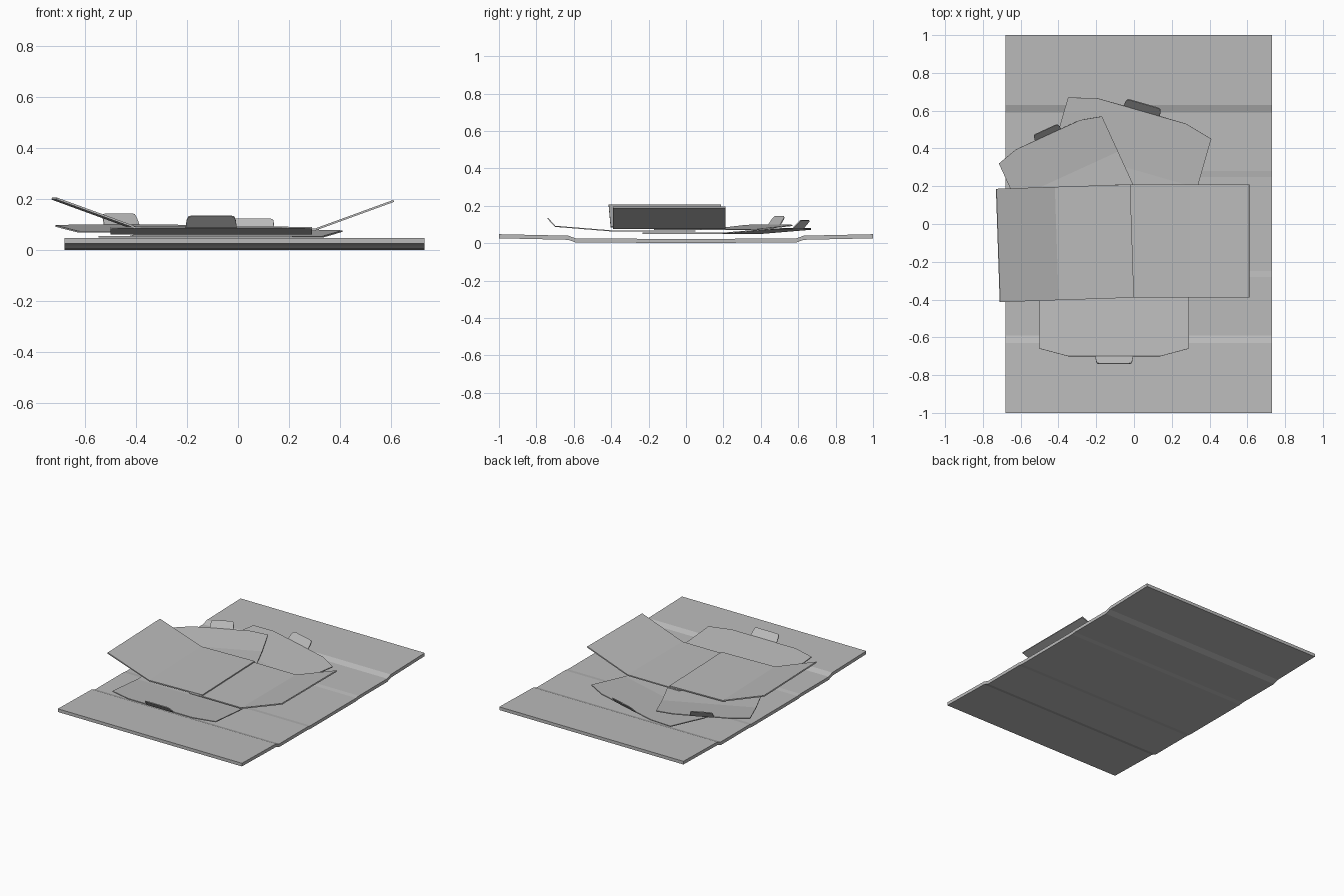
import bpy, math
from mathutils import Matrix, Vector

if "Cube" in bpy.data.objects:
    bpy.data.objects.remove(bpy.data.objects["Cube"])

grey = bpy.data.materials.new("light grey")
colour = (0.5, 0.5, 0.5, 1)
grey.use_nodes = True
grey.diffuse_color = colour
grey.node_tree.nodes["Principled BSDF"].inputs["Base Color"].default_value = colour


def make(name, verts, faces, thickness=0, place=None):
    mesh = bpy.data.meshes.new(name)
    mesh.from_pydata(verts, [], faces)
    mesh.materials.append(grey)
    obj = bpy.data.objects.new(name, mesh)
    bpy.context.collection.objects.link(obj)
    if place:
        obj.matrix_world = place
    if thickness:
        mod = obj.modifiers.new("thickness", "SOLIDIFY")
        mod.thickness = thickness
        mod.offset = 0
    return obj


def placement(x, y, z, angle, scale=1):
    turn = Matrix.Rotation(math.radians(angle), 4, "Z")
    return Matrix.Translation((x, y, z)) @ turn @ Matrix.Diagonal((scale, scale, 1, 1))


# Base mat: a stepped profile mirrored in y and extruded along x
half = [(1, 0.026), (0.63, 0.018), (0.59, 0.004), (0.28, 0.004), (0.25, 0)]
lower = [(-y, z) for y, z in half] + half[::-1]
profile = lower + [(y, z + 0.022) for y, z in lower[::-1]]
n = len(profile)
count = len(lower)
verts = [(x, y, z) for x in (-0.68, 0.73) for y, z in profile]
faces = [(i, i + n, (i + 1) % n + n, (i + 1) % n) for i in range(n)]
for i in range(count - 1):
    strip = (i, i + 1, n - 2 - i, n - 1 - i)
    faces += [strip, tuple(k + n for k in strip[::-1])]
make("base_mat", verts, [f[::-1] for f in faces])


# Divider sheets: flat body, rising clipped end and a raised index tab
def sheet(name, place):
    w, rise = 0.395, 0.025
    slope = rise / 0.31
    end = 0.27 * slope
    body = [(-w, -0.71, 0), (w, -0.71, 0), (w, -0.27, 0), (-w, -0.27, 0)]
    edge = [(w, 0, end), (0.245, 0.04, rise), (0.1, 0.04, rise),
            (-0.1, 0.04, rise), (-0.245, 0.04, rise), (-w, 0, end)]
    # rounded outer corners of the tab
    tab = []
    for side in (1, -1):
        arc = [(0.096, 0.065), (0.09, 0.077), (0.077, 0.08)]
        tab += [(side * u, v, rise + (v - 0.04) * 1.1) for u, v in arc[::side]]
    make(name, body + edge + tab,
         [(0, 1, 2, 3), (3, 2, 4, 5, 6, 7, 8, 9), (7, 6, *range(10, 16))],
         0.006, place)


sheet("back_right_sheet", placement(0.03, 0.56, 0.053, -16.1))
sheet("front_sheet", placement(-0.105, -0.66, 0.065, 180))
sheet("back_left_sheet", placement(-0.4425, 0.445, 0.073, 24.6, 0.76))


# Covers: flat panel with a hinged flap rising at the outer end
def cover(name, place):
    verts = [(x, y, z) for x, z in ((0, 0), (0.4, 0), (0.71, 0.113))
             for y in (-0.3, 0.3)]
    make(name, verts, [(0, 2, 3, 1), (2, 4, 5, 3)], 0.008, place)


cover("right_cover", placement(-0.1, -0.09, 0.08, 0))
cover("left_cover", placement(-0.01, -0.09, 0.089, 181.9))
